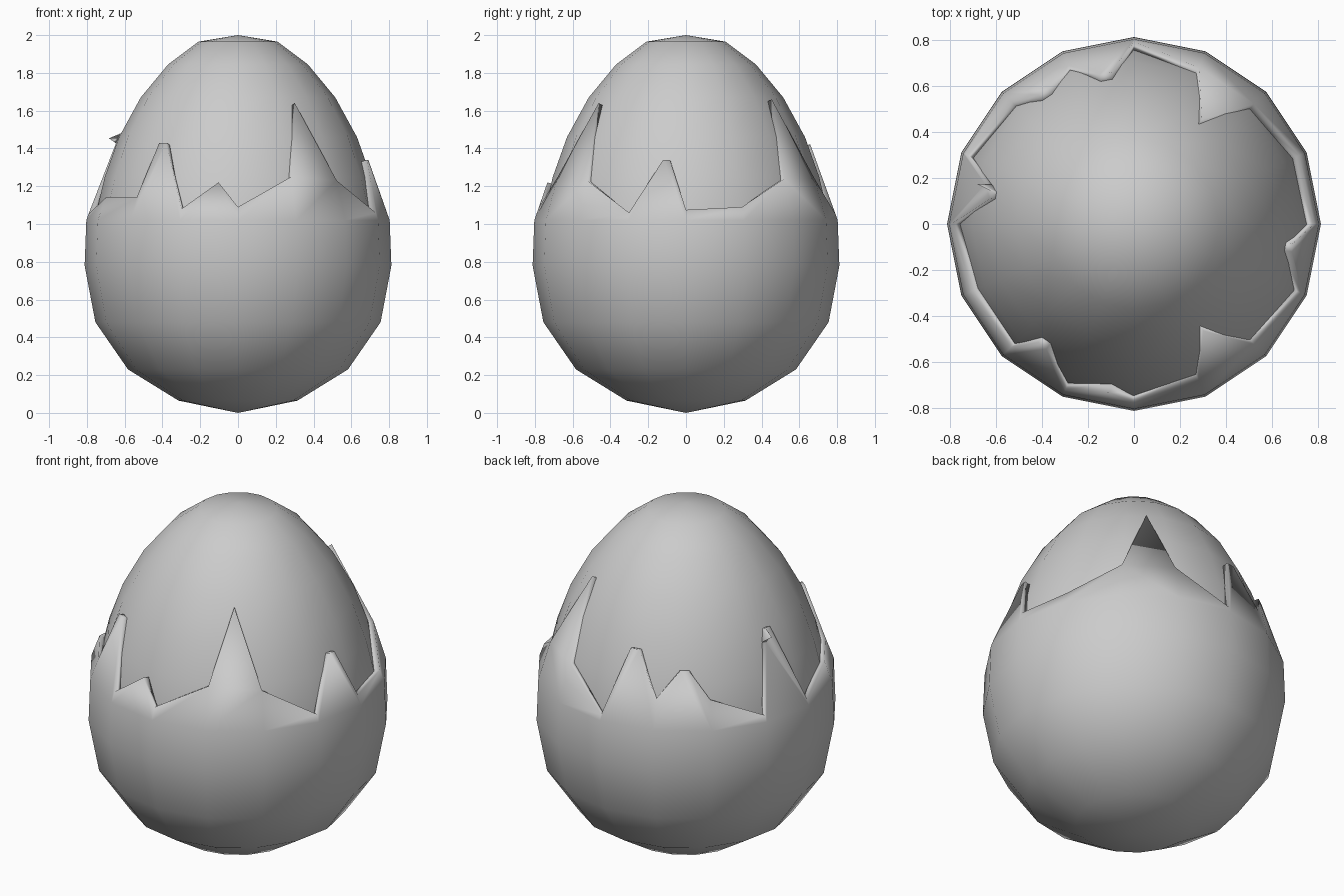
import bpy, bmesh
from math import cos, sin, radians

if "Cube" in bpy.data.objects:
    bpy.data.objects.remove(bpy.data.objects["Cube"])

SEG = 16


def finish(bm, name):
    bmesh.ops.recalc_face_normals(bm, faces=bm.faces)
    me = bpy.data.meshes.new(name)
    bm.to_mesh(me)
    bm.free()
    me.polygons.foreach_set("use_smooth", [True] * len(me.polygons))
    ob = bpy.data.objects.new(name, me)
    bpy.context.collection.objects.link(ob)
    return ob


def polar(bm, r, deg, z):
    return bm.verts.new((r * cos(radians(deg)), r * sin(radians(deg)), z))


def lathe(bm, profile):
    """Revolve (r, z) rings upward; r = 0 gives a pole. Returns last ring."""
    prev = None
    for r, z in profile:
        ring = [polar(bm, 0, 0, z)] if r == 0 else [
            polar(bm, r, i * 360 / SEG, z) for i in range(SEG)]
        if prev:
            n, m = len(prev), len(ring)
            for i in range(SEG):
                j = i + 1
                f = [prev[i % n], prev[j % n], ring[j % m], ring[i % m]]
                bm.faces.new(list(dict.fromkeys(f)))
        prev = ring
    return prev


# Inner egg
bm = bmesh.new()
lathe(bm, [(0, .05), (.28, .11), (.54, .27), (.70, .5), (.76, .78), (.755, 1.04),
           (.705, 1.25), (.63, 1.46), (.515, 1.67), (.37, 1.845), (.21, 1.965), (0, 2)])
finish(bm, "inner_egg")


# Shell radius at a given height above the belly
CURVE = [(1.03, .80), (1.15, .755), (1.25, .735), (1.34, .695), (1.43, .662),
         (1.50, .625), (1.64, .552), (1.70, .52)]


def shell_radius(z):
    for (z0, r0), (z1, r1) in zip(CURVE, CURVE[1:]):
        if z <= z1:
            return r0 + (r1 - r0) * (z - z0) / (z1 - z0)
    return CURVE[-1][1]


# Cracked rim: height on each of the 16 columns, then spikes between columns
RIM = [1.075, 1.09, 1.24, 1.24, 1.05, 1.18, 1.18, 1.055,
       1.05, 1.14, 1.14, 1.08, 1.09, 1.25, 1.23, 1.06]
SPIKES = {2: [(57, 1.66)],
          4: [(98.6, 1.42), (103, 1.42)],
          5: [(122.3, 1.33), (126.5, 1.33)],
          7: [(165, 1.41), (166.5, 1.43), (167, 1.48), (170, 1.48)],
          10: [(231, 1.43), (235, 1.43)],
          11: [(262, 1.22)],
          13: [(303, 1.64)],
          15: [(350, 1.34), (353, 1.34)]}

# Broken lower shell
bm = bmesh.new()
base = lathe(bm, [(0, 0), (.315, .065), (.582, .23), (.755, .48), (.812, .78), (.803, 1.02)])
rim = [polar(bm, shell_radius(z), i * 360 / SEG, z) for i, z in enumerate(RIM)]
panels = []
for i in range(SEG):
    j = (i + 1) % SEG
    tips = [polar(bm, shell_radius(z), a, z) for a, z in SPIKES.get(i, [])]
    panels.append(bm.faces.new([base[i], base[j], rim[j]] + tips[::-1] + [rim[i]]))
bmesh.ops.triangulate(bm, faces=[f for f in panels if len(f.verts) > 4])
shell = finish(bm, "broken_shell")
mod = shell.modifiers.new("thickness", "SOLIDIFY")
mod.thickness = .05
mod.offset = -1
